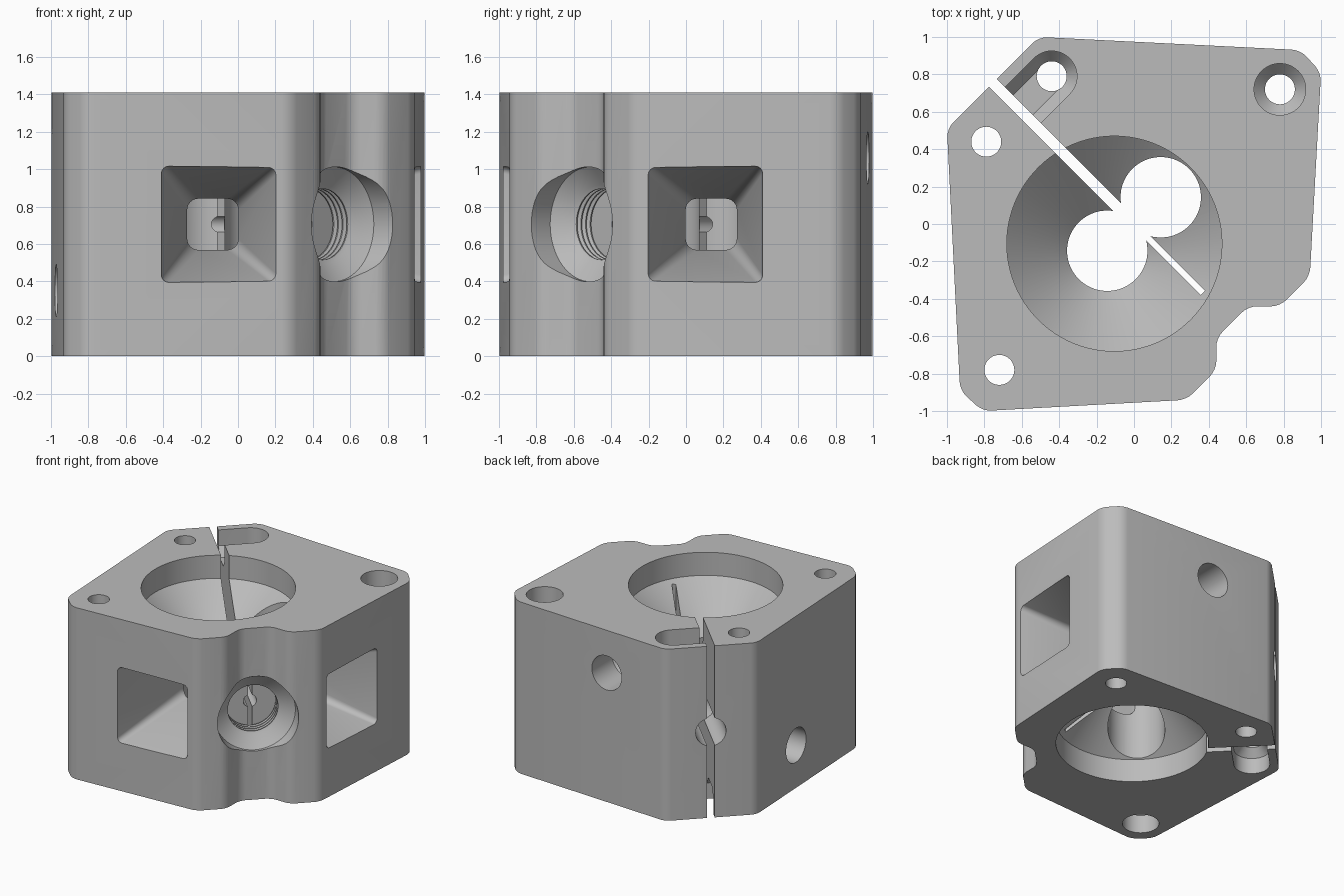
import bpy, bmesh, math
from mathutils import Vector, Matrix

if "Cube" in bpy.data.objects:
    bpy.data.objects.remove(bpy.data.objects["Cube"], do_unlink=True)

H = 1.41
# Half turn about the diagonal axis y = -x at mid height
HALF_TURN = Matrix(((0, -1, 0, 0), (-1, 0, 0, 0), (0, 0, -1, H), (0, 0, 0, 1)))
DIAG = Vector((1, -1, 0)).normalized()
SIDE = Vector((1, 1, 0)).normalized()
UP = Vector((0, 0, 1))
MID = Vector((0, 0, H / 2))

grey = bpy.data.materials.new("metal grey")
grey.use_nodes = True
grey.diffuse_color = (0.5, 0.5, 0.5, 1)
grey.node_tree.nodes["Principled BSDF"].inputs["Base Color"].default_value = (0.5, 0.5, 0.5, 1)


def circle(centre, r, u=Vector((1, 0, 0)), v=Vector((0, 1, 0)), n=64):
    c = Vector(centre)
    return [c + r * (math.cos(2 * math.pi * i / n) * u + math.sin(2 * math.pi * i / n) * v)
            for i in range(n)]


def rounded_square(centre, half, r, u, v, n=6):
    pts = []
    for k, (sx, sy) in enumerate(((1, 1), (-1, 1), (-1, -1), (1, -1))):
        corner = Vector(centre) + (half - r) * (sx * u + sy * v)
        for i in range(n + 1):
            a = math.pi / 2 * (k + i / n)
            pts.append(corner + r * (math.cos(a) * u + math.sin(a) * v))
    return pts


def stadium(centre, r, sweep, n=24):
    # Half circle at the centre, joined to a flat end shifted by sweep
    c, d = Vector(centre), Vector(sweep).normalized()
    across = Vector((-d.y, d.x, 0))
    arc = [c + r * (math.cos(math.pi * i / n) * across - math.sin(math.pi * i / n) * d)
           for i in range(n + 1)]
    return arc + [c + Vector(sweep) - r * across, c + Vector(sweep) + r * across]


def loft(name, rings):
    bm = bmesh.new()
    rows = [[bm.verts.new(p) for p in ring] for ring in rings]
    n = len(rows[0])
    for a, b in zip(rows, rows[1:]):
        for i in range(n):
            j = (i + 1) % n
            bm.faces.new((a[i], a[j], b[j], b[i]))
    bm.faces.new(rows[0][::-1])
    bm.faces.new(rows[-1])
    bmesh.ops.recalc_face_normals(bm, faces=bm.faces)
    mesh = bpy.data.meshes.new(name)
    bm.to_mesh(mesh)
    bm.free()
    obj = bpy.data.objects.new(name, mesh)
    bpy.context.collection.objects.link(obj)
    mesh.materials.append(grey)
    return obj


def bore(name, steps, start, direction, u, v, n=64):
    # Turned cutter: steps are (distance along direction, radius)
    return loft(name, [circle(Vector(start) + t * direction, r, u, v, n) for t, r in steps])


def slot(name, near, far, width):
    ring = [d * DIAG + s * width / 2 * SIDE
            for d, s in ((near, -1), (far, -1), (far, 1), (near, 1))]
    return loft(name, [[p + z * UP for p in ring] for z in (-0.1, H + 0.1)])


# Block: one half of the outline, the other half by the diagonal symmetry
half = [(-0.51, 1.0), (0.89, 0.93), (1.0, 0.81), (0.94, -0.28), (0.78, -0.44), (0.61, -0.44)]
outline = half + [(-y, -x) for x, y in reversed(half)]
block = loft("mixing_block", [[Vector((x, y, z)) for x, y in outline] for z in (0, H)])
bm = bmesh.new()
bm.from_mesh(block.data)
uprights = [e for e in bm.edges if abs(e.verts[0].co.z - e.verts[1].co.z) > 1]
bmesh.ops.bevel(bm, geom=uprights, offset=0.045, segments=4, profile=0.5, affect='EDGES')
bm.to_mesh(block.data)
bm.free()

X, Y = Vector((1, 0, 0)), Vector((0, 1, 0))
pairs, singles = [], []

# Funnel narrowing into an upright bore
pairs.append(loft("funnel_cutter", [
    circle((-0.105, -0.105, H + 0.1), 0.575, n=96),
    circle((-0.105, -0.105, 1.22), 0.575, n=96),
    circle((-0.143, -0.143, 0.88), 0.215, n=96),
    circle((-0.143, -0.143, 0.12), 0.215, n=96)]))

# Tapered square inlet
pairs.append(loft("inlet_cutter", [
    rounded_square((-0.095, -1.05, H / 2), 0.322, 0.04, X, UP),
    rounded_square((-0.1, -0.96, H / 2), 0.308, 0.04, X, UP),
    rounded_square((-0.135, -0.36, H / 2), 0.137, 0.06, X, UP),
    rounded_square((-0.135, -0.25, H / 2), 0.137, 0.06, X, UP)]))

# Countersunk corner screw hole
pairs.append(bore("corner_hole_cutter", [(-0.1, 0.138), (0.15, 0.138), (0.21, 0.08), (H + 0.1, 0.08)],
                  (0.78, 0.72, H), -UP, X, Y))

# Screw hole beside the slot, with a pocket open to it
pairs.append(bore("slot_hole_cutter", [(-0.1, 0.08), (H + 0.1, 0.08)], (-0.44, 0.79, H), -UP, X, Y))
run = -0.23 * SIDE
pairs.append(loft("pocket_cutter", [
    stadium((-0.44, 0.79, H + 0.1), 0.135, run),
    stadium((-0.44, 0.79, H - 0.13), 0.135, run),
    stadium((-0.44, 0.79, H - 0.2), 0.075, run)]))

# Blind side hole
pairs.append(bore("side_hole_cutter", [(-0.1, 0.14), (0.27, 0.14), (0.33, 0.07), (0.42, 0.07)],
                  (0.04, 0.97, 1.06), -Y, X, UP))

# Clamping slot, thin slit and cross bores along the diagonal
singles.append(slot("clamp_slot_cutter", -1.3, -0.01, 0.058))
singles.append(slot("slit_cutter", 0.01, 0.52, 0.032))
singles.append(bore("diagonal_bore_cutter", [(-1.3, 0.115), (-0.6, 0.115), (-0.55, 0.05), (0.56, 0.05)],
                    MID, DIAG, SIDE, UP))

# Threaded socket with a wide mouth
steps = [(1.2, 0.307), (0.72, 0.307), (0.65, 0.21)]
for i in range(4):
    d = 0.64 - i * 0.035
    steps += [(d, 0.19), (d - 0.008, 0.19), (d - 0.018, 0.21), (d - 0.025, 0.21)]
singles.append(bore("socket_cutter", steps, MID, DIAG, SIDE, UP))

# Cut every opening, and its half-turned twin, out of the block
cutters = list(singles)
for obj in pairs:
    twin = obj.copy()
    twin.data = obj.data.copy()
    twin.data.transform(HALF_TURN)
    bpy.context.collection.objects.link(twin)
    cutters += [obj, twin]

bpy.context.view_layer.objects.active = block
for cutter in cutters:
    cutter.hide_render = True
    mod = block.modifiers.new("cut", 'BOOLEAN')
    mod.operation, mod.solver, mod.object = 'DIFFERENCE', 'EXACT', cutter
    bpy.ops.object.modifier_apply(modifier=mod.name)
    bpy.data.objects.remove(cutter, do_unlink=True)

bpy.ops.object.select_all(action='DESELECT')
block.select_set(True)
bpy.ops.object.shade_smooth_by_angle(angle=math.radians(30))
